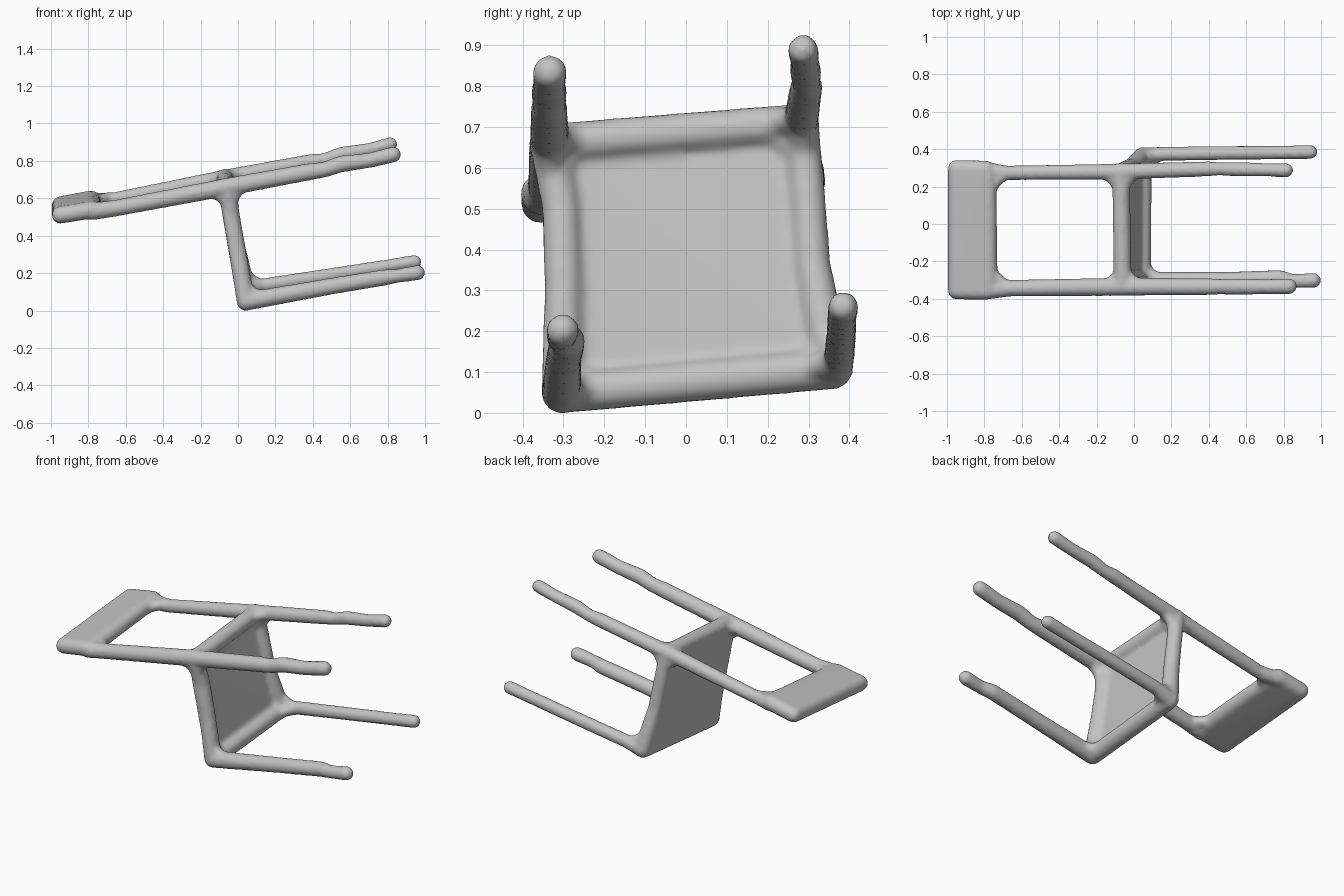
import bpy
import bmesh
from mathutils import Vector, Matrix

cube = bpy.data.objects.get("Cube")
if cube:
    bpy.data.objects.remove(cube, do_unlink=True)

grey = bpy.data.materials.new("plain_grey")
grey.use_nodes = True
colour = (0.55, 0.55, 0.55, 1)
grey.diffuse_color = colour
grey.node_tree.nodes["Principled BSDF"].inputs["Base Color"].default_value = colour

bm = bmesh.new()
GROW = 0.004  # makes up for the shrinkage of the final smoothing


def ball(p, r):
    return bmesh.ops.create_uvsphere(bm, u_segments=16, v_segments=10, radius=r + GROW,
                                     matrix=Matrix.Translation(p))["verts"]


def bar(points):
    """Round bar through (x, y, z, radius) points, with round ends."""
    for p in points:
        ball(p[:3], p[3])
    for p, q in zip(points, points[1:]):
        a, b = Vector(p[:3]), Vector(q[:3])
        turn = (b - a).to_track_quat("Z", "Y").to_matrix().to_4x4()
        bmesh.ops.create_cone(bm, cap_ends=True, segments=16, radius1=p[3] + GROW,
                              radius2=q[3] + GROW, depth=(b - a).length,
                              matrix=Matrix.Translation((a + b) / 2) @ turn)


def slab(corners, r):
    """Soft-edged slab: the hull of a ball at every corner."""
    part = bmesh.new()
    for c in corners:
        bmesh.ops.create_uvsphere(part, u_segments=16, v_segments=10, radius=r + GROW,
                                  matrix=Matrix.Translation(c))
    hull = bmesh.ops.convex_hull(part, input=part.verts)
    junk = {v for v in hull["geom_interior"] if isinstance(v, bmesh.types.BMVert)}
    bmesh.ops.delete(part, geom=list(junk), context="VERTS")
    mesh = bpy.data.meshes.new("slab_part")
    part.to_mesh(mesh)
    part.free()
    bm.from_mesh(mesh)
    bpy.data.meshes.remove(mesh)


def fillet(joint, ends, d=0.085, r=0.028):
    """Short diagonal webs that round the inner corners of a joint."""
    j = Vector(joint)
    spots = [j + (Vector(e) - j).normalized() * d for e in ends]
    for i, a in enumerate(spots):
        for b in spots[i + 1:]:
            bar([(*a, r), (*b, r)])


# Joints of the seat frame
top_r, top_l = (-0.06, -0.335, 0.66), (-0.07, 0.28, 0.71)
low_r, low_l = (0.042, -0.305, 0.048), (0.045, 0.36, 0.108)

# Back posts running on into the back legs
right_post = [(-0.78, -0.355, 0.53, 0.044), (-0.66, -0.343, 0.546, 0.041), (*top_r, 0.045),
              (0.4, -0.335, 0.745, 0.042), (0.46, -0.335, 0.752, 0.038),
              (0.55, -0.335, 0.783, 0.041), (0.7, -0.335, 0.802, 0.037),
              (0.83, -0.333, 0.834, 0.039)]
left_post = [(-0.79, 0.29, 0.585, 0.04), (-0.68, 0.273, 0.59, 0.035), (*top_l, 0.04),
             (0.4, 0.295, 0.798, 0.037), (0.46, 0.295, 0.805, 0.032),
             (0.55, 0.293, 0.835, 0.036), (0.7, 0.29, 0.86, 0.032),
             (0.815, 0.287, 0.889, 0.034)]

# Front legs
right_leg = [(*low_r, 0.046), (0.5, -0.3, 0.13, 0.041), (0.78, -0.29, 0.176, 0.04),
             (0.85, -0.305, 0.185, 0.034), (0.96, -0.302, 0.202, 0.037)]
left_leg = [(*low_l, 0.045), (0.15, 0.375, 0.136, 0.035), (0.5, 0.38, 0.19, 0.034),
            (0.82, 0.383, 0.24, 0.033), (0.945, 0.385, 0.26, 0.034)]

# Seat frame
seat_right = [(*top_r, 0.045), (-0.035, -0.305, 0.5, 0.043), (0.0, -0.3, 0.3, 0.043),
              (*low_r, 0.046)]
seat_left = [(*top_l, 0.042), (-0.045, 0.295, 0.57, 0.04), (-0.01, 0.31, 0.36, 0.041),
             (*low_l, 0.047)]
for part in (right_post, left_post, right_leg, left_leg, seat_right, seat_left):
    bar(part)
bar([(*top_r, 0.045), (*top_l, 0.044)])
bar([(*low_r, 0.046), (*low_l, 0.047)])

# Seat panel, set toward the underside of the frame
slab([Vector(c) - Vector((0.02, 0, 0.003)) for c in (top_r, top_l, low_r, low_l)], 0.022)

# Backrest panel
rest = [(-0.95, -0.358, 0.51), (-0.785, -0.36, 0.538), (-0.95, 0.297, 0.565),
        (-0.79, 0.293, 0.595), (-0.775, -0.33, 0.54), (-0.78, 0.26, 0.593)]
slab(rest, 0.042)

# Rounded joints
fillet(top_r, [right_post[1][:3], right_post[3][:3], low_r, top_l])
fillet(top_l, [left_post[1][:3], left_post[3][:3], low_l, top_r])
fillet(low_r, [right_leg[1][:3], top_r, low_l])
fillet(low_l, [left_leg[1][:3], top_l, low_r])
fillet((-0.765, -0.34, 0.535), [right_post[2][:3], rest[3]])
fillet((-0.77, 0.275, 0.588), [left_post[2][:3], rest[1]])

mesh = bpy.data.meshes.new("chair")
bm.to_mesh(mesh)
bm.free()
mesh.materials.append(grey)
chair = bpy.data.objects.new("chair", mesh)
bpy.context.collection.objects.link(chair)

# Fuse all parts into one soft surface
fuse = chair.modifiers.new("fuse", "REMESH")
fuse.mode = "VOXEL"
fuse.voxel_size = 0.012
fuse.use_smooth_shade = True
soften = chair.modifiers.new("soften", "SMOOTH")
soften.factor = 0.5
soften.iterations = 6
